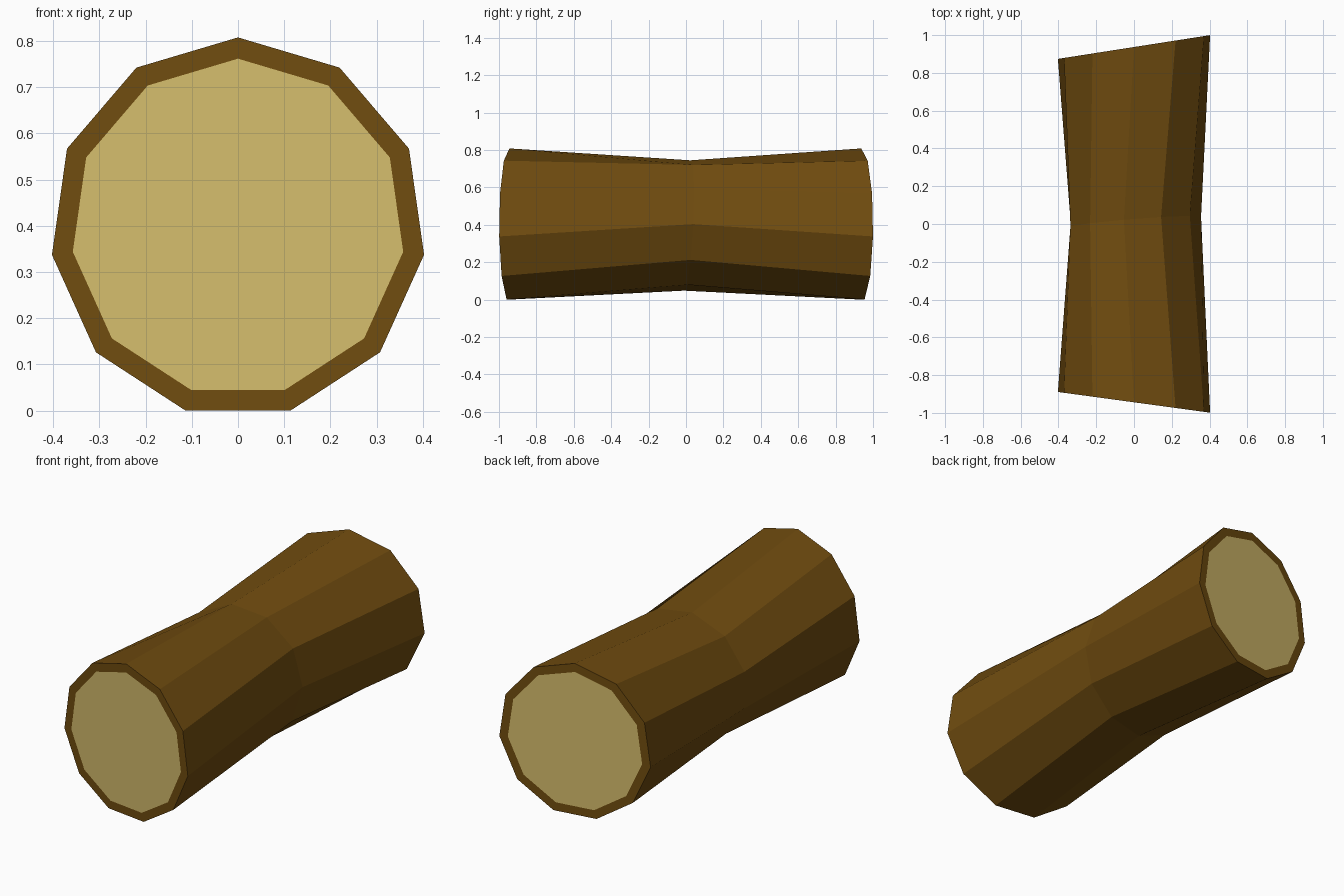
import bpy, bmesh
from math import sin, cos, pi, radians

cube = bpy.data.objects.get("Cube")
if cube:
    bpy.data.objects.remove(cube, do_unlink=True)

SIDES = 11


def material(name, rgb):
    m = bpy.data.materials.new(name)
    m.use_nodes = True
    color = (*rgb, 1)
    m.diffuse_color = color
    m.node_tree.nodes["Principled BSDF"].inputs["Base Color"].default_value = color
    return m


bark = material("bark_brown", (0.162, 0.072, 0.0048))
wood = material("cut_wood_tan", (0.658, 0.503, 0.150))

bm = bmesh.new()


def ring(cx, cz, rx, rz, y, slope_x, slope_z=0, twist=0):
    """Polygon ring around y, lying on a tilted plane."""
    verts = []
    for i in range(SIDES):
        a = 2 * pi * i / SIDES + radians(twist)
        dx, dz = rx * sin(a), rz * cos(a)
        verts.append(bm.verts.new((cx + dx, y + slope_x * dx + slope_z * dz, cz + dz)))
    return verts


# Slanted ends and a narrower, slightly twisted waist
front = ring(0, 0.396, 0.407, 0.412, -0.944, -0.136)
waist = ring(0.003, 0.397, 0.352, 0.352, 0.01, 0.08, 0.05, twist=-9.2)
back = ring(0, 0.396, 0.407, 0.412, 0.937, 0.156)

# Bark walls
for a, b in ((front, waist), (waist, back)):
    for i in range(SIDES):
        j = (i + 1) % SIDES
        bm.faces.new((a[i], a[j], b[j], b[i]))

# Cut ends: bark rim around a flush wood face
caps = [bm.faces.new(front), bm.faces.new(back)]
bmesh.ops.recalc_face_normals(bm, faces=bm.faces[:])
bmesh.ops.inset_individual(bm, faces=caps, thickness=0.046)
for cap in caps:
    cap.material_index = 1

mesh = bpy.data.meshes.new("log")
bm.to_mesh(mesh)
bm.free()
mesh.materials.append(bark)
mesh.materials.append(wood)
log = bpy.data.objects.new("log", mesh)
bpy.context.collection.objects.link(log)
